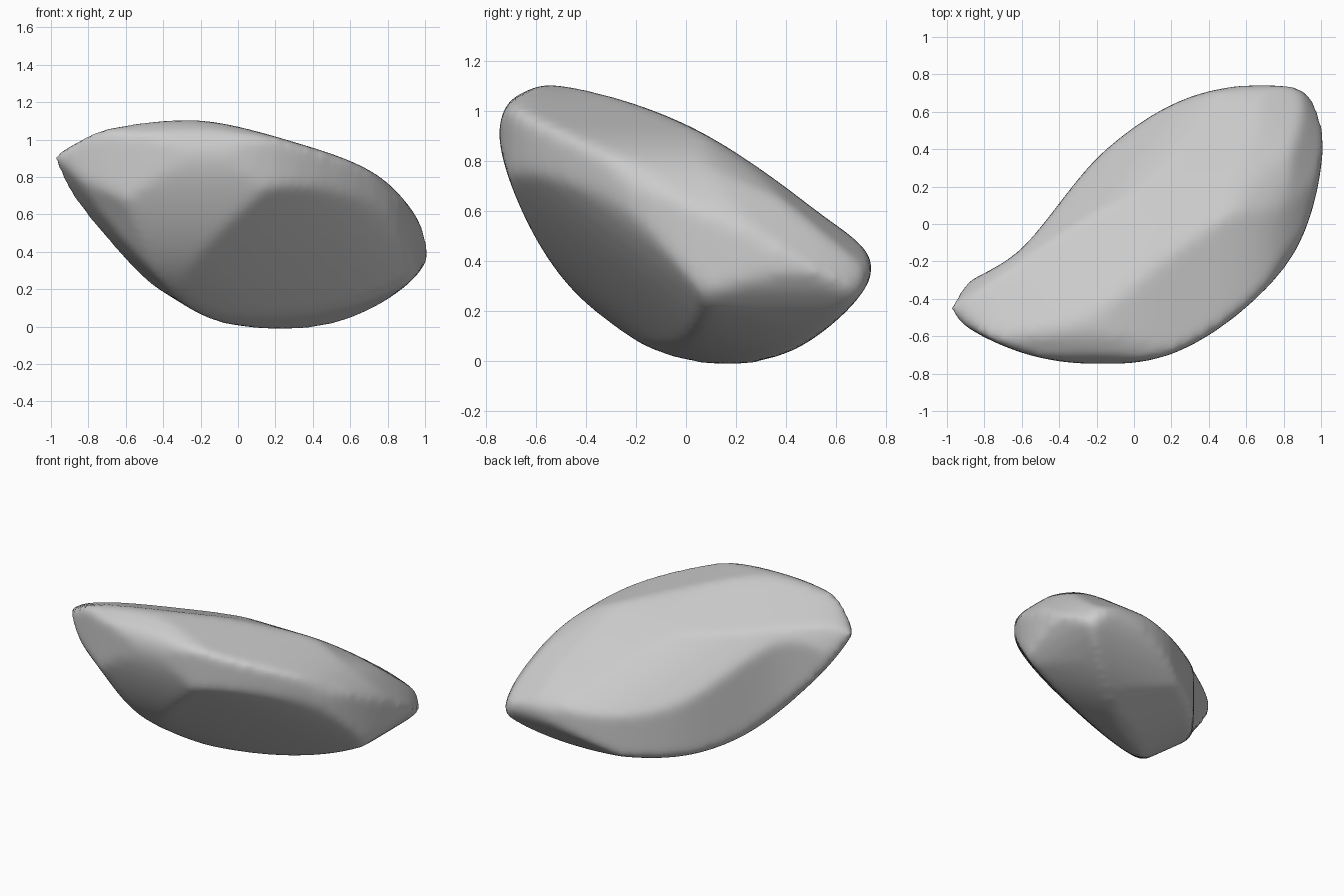
import bpy
import bmesh
from math import radians, sin, cos
from mathutils import Vector

cube = bpy.data.objects.get("Cube")
if cube:
    bpy.data.objects.remove(cube, do_unlink=True)

MIDDLE = Vector((0, 0, .55))


def smooth_outline(points, steps=6):
    """Closed flowing curve through the outline points."""
    points = [Vector(p) for p in points]
    count = len(points)
    result = []
    for i in range(count):
        before, start, end, after = (points[(i + k) % count] for k in (-1, 0, 1, 2))
        leave, arrive = (end - before) / 2, (after - start) / 2
        for s in range(steps):
            t = s / steps
            blend = t * t * (3 - 2 * t)
            result.append(start.lerp(end, blend)
                          + leave * t * (1 - t) ** 2
                          - arrive * t * t * (1 - t))
    return result


def make_bar(name, turn, tilt, outline):
    """Long bar with a smooth outline, pointing along the turned and tilted axis."""
    turn, tilt = radians(turn), radians(tilt)
    right = Vector((cos(turn), sin(turn), 0))
    toward = Vector((sin(turn) * cos(tilt), -cos(turn) * cos(tilt), sin(tilt)))
    up = toward.cross(right)
    bm = bmesh.new()
    base = [bm.verts.new(MIDDLE + right * p.x + up * p.y - toward * 3)
            for p in smooth_outline(outline)]
    face = bm.faces.new(base)
    extruded = bmesh.ops.extrude_face_region(bm, geom=[face])["geom"]
    moved = [v for v in extruded if isinstance(v, bmesh.types.BMVert)]
    bmesh.ops.translate(bm, verts=moved, vec=toward * 6)
    bmesh.ops.recalc_face_normals(bm, faces=bm.faces)
    mesh = bpy.data.meshes.new(name)
    bm.to_mesh(mesh)
    bm.free()
    obj = bpy.data.objects.new(name, mesh)
    bpy.context.collection.objects.link(obj)
    return obj


# Stone body starts as a bar running front to back
stone = make_bar("stone_body", 0, 0, [
    (-1, .35), (-.35, .55), (.3, .43), (.8, .21),
    (1, -.2), (.5, -.53), (-.2, -.5), (-.6, -.2)])

# Carving bars from the side, from above and on three slants
side_cutter = make_bar("side_cutter", 90, 0, [
    (-.74, .4), (-.54, .55), (0, .39), (.5, .06), (.74, -.19),
    (.43, -.5), (0, -.55), (-.4, -.31), (-.64, .03)])
plan_cutter = make_bar("plan_cutter", 0, 90, [
    (-1, -.43), (-.6, -.14), (-.15, .39), (.35, .69), (.9, .71),
    (1, .35), (.8, -.23), (.2, -.69), (-.5, -.71)])
front_slant_cutter = make_bar("front_slant_cutter", 38, 21, [
    (-1.04, .43), (-.29, .4), (.41, .25), (.99, -.05), (1.16, -.27),
    (.67, -.5), (.09, -.52), (-.5, -.36), (-.85, 0)])
back_slant_cutter = make_bar("back_slant_cutter", 218, 21, [
    (-1.15, -.28), (-.89, .17), (-.44, .48), (.24, .66), (.84, .53),
    (1.08, .3), (.58, -.26), (.04, -.51), (-.6, -.49)])
under_slant_cutter = make_bar("under_slant_cutter", 142, -31, [
    (-.77, .2), (-.6, .46), (-.21, .48), (.2, .24),
    (.5, -.2), (.37, -.41), (.12, -.58), (-.33, -.28)])

cutters = (side_cutter, plan_cutter, front_slant_cutter,
           back_slant_cutter, under_slant_cutter)
for cutter in cutters:
    cutter.hide_render = True
    carve = stone.modifiers.new(cutter.name, "BOOLEAN")
    carve.operation = "INTERSECT"
    carve.solver = "EXACT"
    carve.object = cutter

# Round the carved ridges, with a thin skin to keep the full thickness
remesh = stone.modifiers.new("even_surface", "REMESH")
remesh.mode = "VOXEL"
remesh.voxel_size = .025
soften = stone.modifiers.new("soft_ridges", "SMOOTH")
soften.factor = .5
soften.iterations = 12
skin = stone.modifiers.new("thin_skin", "DISPLACE")
skin.strength = .006
skin.mid_level = 0

# Keep the carved result and drop the cutters
graph = bpy.context.evaluated_depsgraph_get()
body = bpy.data.meshes.new_from_object(stone.evaluated_get(graph))
stone.modifiers.clear()
stone.data = body
for cutter in cutters:
    bpy.data.objects.remove(cutter, do_unlink=True)

# Plain grey stone colour
grey = bpy.data.materials.new("stone_grey")
grey.use_nodes = True
colour = (.6, .6, .6, 1)
grey.diffuse_color = colour
grey.node_tree.nodes["Principled BSDF"].inputs["Base Color"].default_value = colour
body.materials.clear()
body.materials.append(grey)

bpy.ops.object.select_all(action="DESELECT")
stone.select_set(True)
bpy.context.view_layer.objects.active = stone
bpy.ops.object.shade_smooth_by_angle(angle=radians(40))
